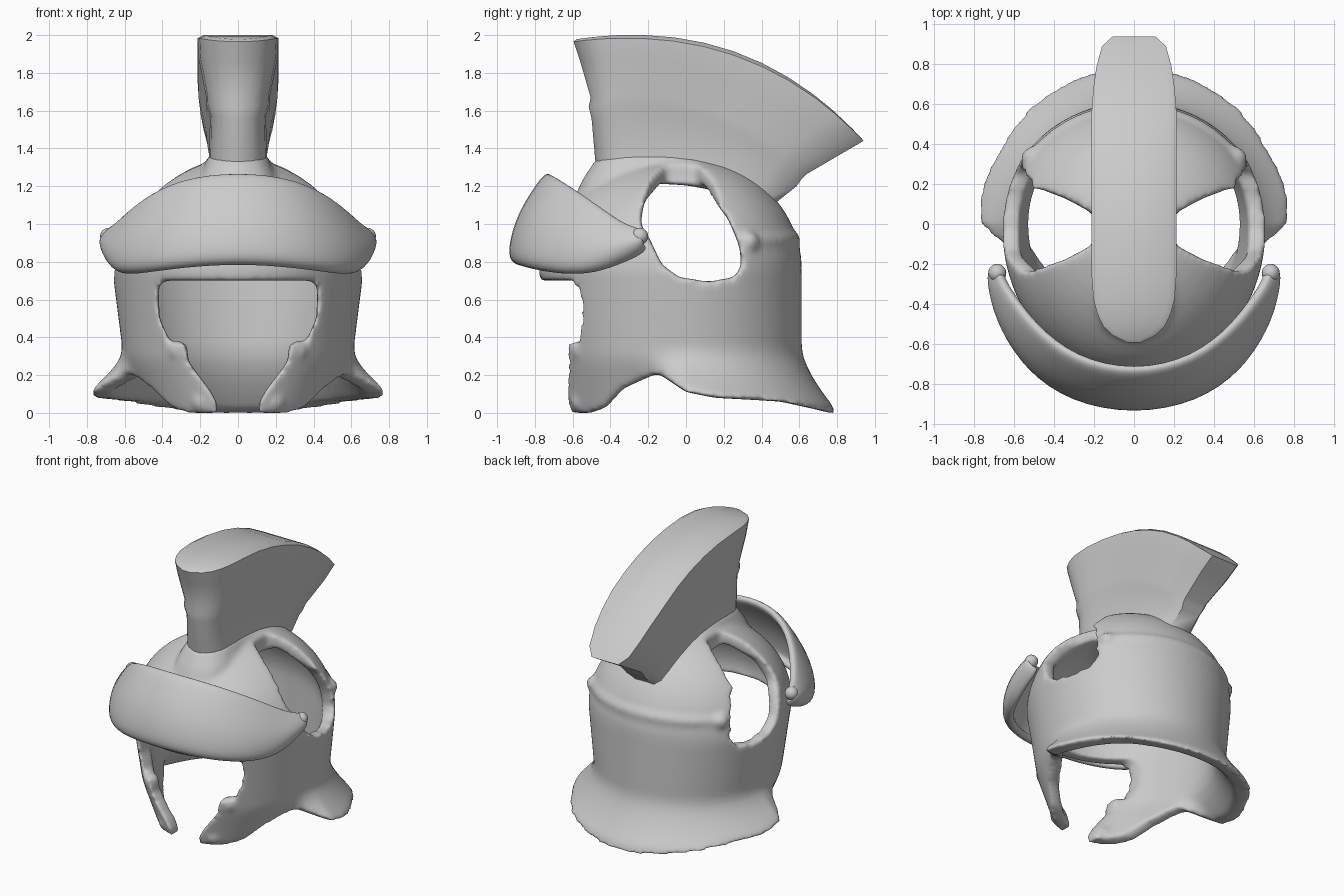
import bpy, bmesh
from math import sin, cos, pi, sqrt

if "Cube" in bpy.data.objects:
    bpy.data.objects.remove(bpy.data.objects["Cube"])


def make(name, verts, faces):
    me = bpy.data.meshes.new(name)
    bm = bmesh.new()
    vs = [bm.verts.new(v) for v in verts]
    for f in faces:
        bm.faces.new([vs[i] for i in f])
    bmesh.ops.remove_doubles(bm, verts=bm.verts, dist=1e-5)
    bmesh.ops.recalc_face_normals(bm, faces=bm.faces)
    bm.to_mesh(me)
    bm.free()
    ob = bpy.data.objects.new(name, me)
    bpy.context.collection.objects.link(ob)
    return ob


def finish(ob, angle=0.7):
    bpy.ops.object.select_all(action='DESELECT')
    ob.select_set(True)
    bpy.context.view_layer.objects.active = ob
    bpy.ops.object.convert(target='MESH')
    bpy.ops.object.shade_smooth_by_angle(angle=angle)


def prism(name, pts, axis, lo, hi):
    place = {'x': lambda u, v, w: (w, u, v), 'y': lambda u, v, w: (u, w, v),
             'z': lambda u, v, w: (u, v, w)}[axis]
    n = len(pts)
    verts = [place(u, v, w) for w in (lo, hi) for u, v in pts]
    faces = [range(n), range(n, 2 * n)]
    faces += [(i, (i + 1) % n, n + (i + 1) % n, n + i) for i in range(n)]
    ob = make(name, verts, faces)
    ob.hide_render = True
    return ob


def ball(name, loc, r):
    bpy.ops.mesh.primitive_uv_sphere_add(segments=20, ring_count=12, radius=r, location=loc)
    ob = bpy.context.object
    ob.name = name
    bpy.ops.object.shade_smooth()
    return ob


def lerp(a, b, t):
    return a + (b - a) * t


def clamp(t):
    return max(0.0, min(1.0, t))


# Helmet shell: dome, cheek walls and flared neck guard
DOME = 0.60


def shell_point(a, z):
    c, s = cos(a), sin(a)
    if z > 0.75:
        k = sqrt(max(0, 1 - ((z - 0.75) / DOME) ** 2))
        return (0.665 * k * c, (0.615 if s > 0 else 0.78) * k * s, z)
    if z > 0.28:
        t = (0.75 - z) / 0.47
        rx, rf = lerp(0.665, 0.605, t), lerp(0.78, 0.70, t)
    else:
        t = (0.28 - z) / 0.28
        rx, rf = lerp(0.605, 0.48, t), lerp(0.70, 0.63, t)
    w = clamp((s + 0.35) / 0.35)
    w = w * w * (3 - 2 * w)
    t = clamp((0.34 - z) / (0.22 + 0.10 * max(s, 0)))
    flare = 0.18 * t ** 1.5 * w
    rx = lerp(rx, max(rx, 0.605), w) + flare
    ry = (0.613 if s > 0 else lerp(rf, 0.70, w)) + flare
    return (rx * c, ry * s, z)


N = 64
levels = [0.75 + DOME * cos(i * pi / 28) for i in range(14)]
levels += [0.75 - 0.05 * i for i in range(17)]
verts = [shell_point(2 * pi * j / N, z) for z in levels for j in range(N)]
faces = []
for i in range(len(levels) - 1):
    for j in range(N):
        k = (j + 1) % N
        q = (i * N + j, i * N + k, (i + 1) * N + k, (i + 1) * N + j)
        faces.append((0, q[2], q[3]) if i == 0 else q)
shell = make("helmet_shell", verts, faces)
m = shell.modifiers.new("wall", 'SOLIDIFY')
m.thickness, m.offset = 0.085, -1

# Cutters: face opening, ear openings, lower edge
face = [(0.40, 0.70), (0.42, 0.66), (0.415, 0.50), (0.36, 0.38), (0.28, 0.37),
        (0.26, 0.27), (0.14, 0.11), (0.11, 0.05), (0.12, -0.2)]
ear = [(-0.24, 1.0), (-0.22, 1.12), (-0.13, 1.2), (0, 1.22), (0.12, 1.16),
       (0.22, 1.03), (0.285, 0.88), (0.29, 0.78), (0.26, 0.72), (0.12, 0.695),
       (-0.04, 0.72), (-0.13, 0.79), (-0.19, 0.92)]
hem = [(-1, 0), (-0.5, 0), (-0.42, 0.03), (-0.33, 0.13), (-0.15, 0.21),
       (0, 0.11), (0.15, 0.08), (0.5, 0.06), (0.68, 0.02), (0.76, 0),
       (1, 0), (1, -0.4), (-1, -0.4)]
notch = [(0.2, -0.1), (0.2, 0.05), (0.35, 0.13), (0.46, 0.17), (0.9, 0.18),
         (0.9, -0.2), (0.45, -0.21), (0.35, -0.18)]
cutters = [prism("cut_face", face + [(-x, z) for x, z in reversed(face)], 'y', -1.2, -0.2),
           prism("cut_ears", ear, 'x', -1, 1),
           prism("cut_hem", hem, 'x', -1.1, 1.1)]
for s in (1, -1):
    cutters.append(prism("cut_notch", [(s * x, y) for x, y in notch], 'z', 1.0, 1.6))
for c in cutters:
    m = shell.modifiers.new("cut", 'BOOLEAN')
    m.operation, m.object, m.solver = 'DIFFERENCE', c, 'EXACT'
finish(shell)
for c in cutters:
    bpy.data.objects.remove(c)


# Crest: lofted arcs (front point, middle point, back point, half width)
def on_arc(p0, mid, p1, t):
    return [(1 - t) ** 2 * a + 2 * t * (1 - t) * (2 * b - (a + c) / 2) + t * t * c
            for a, b, c in zip(p0, mid, p1)]


plan = [(0, 0.15), (0.02, 0.5), (0.045, 0.72), (0.08, 0.86), (0.12, 0.95), (0.2, 1), (0.3, 1),
        (0.4, 1), (0.5, 1), (0.6, 1), (0.7, 1), (0.8, 0.95), (0.88, 0.88), (0.96, 0.75), (1, 0.5)]


def loft(name, arcs):
    verts, faces = [], []
    P, L = len(plan), len(arcs)
    n = 2 * P
    for p0, mid, p1, w in arcs:
        ring = [(f * w, *on_arc(p0, mid, p1, t)) for t, f in plan]
        verts += ring + [(-x, y, z) for x, y, z in reversed(ring)]
    for i in range(L - 1):
        faces += [(i * n + j, i * n + (j + 1) % n, (i + 1) * n + (j + 1) % n, (i + 1) * n + j)
                  for j in range(n)]
    for b in (0, (L - 1) * n):
        faces += [(b + j, b + j + 1, b + n - 2 - j, b + n - 1 - j) for j in range(P - 1)]
    return make(name, verts, faces)


finish(loft("crest", [
    ((-0.46, 1.27), (0.05, 1.27), (0.46, 1.06), 0.15),
    ((-0.48, 1.33), (0.05, 1.335), (0.485, 1.12), 0.153),
    ((-0.50, 1.56), (0.09, 1.51), (0.585, 1.20), 0.148),
    ((-0.515, 1.62), (0.10, 1.565), (0.61, 1.235), 0.168),
    ((-0.505, 1.67), (0.11, 1.61), (0.64, 1.265), 0.17),
    ((-0.56, 1.86), (0.20, 1.79), (0.82, 1.37), 0.208),
    ((-0.595, 1.965), (0.25, 1.895), (0.94, 1.44), 0.214),
    ((-0.58, 1.978), (0.25, 1.915), (0.93, 1.452), 0.18)]), 0.8)
saddle = loft("saddle", [((-0.60, 1.12), (0, 1.205), (0.50, 0.99), 0.215),
                         ((-0.55, 1.23), (0.02, 1.26), (0.49, 1.06), 0.195),
                         ((-0.48, 1.34), (0.05, 1.345), (0.475, 1.12), 0.15)])


# Rolled back ridge: tube along a smooth path
def tube(name, pts, radius):
    cu = bpy.data.curves.new(name, 'CURVE')
    cu.dimensions, cu.bevel_depth, cu.bevel_resolution = '3D', radius, 3
    cu.use_fill_caps = True
    sp = cu.splines.new('POLY')
    sp.points.add(len(pts) - 1)
    for p, co in zip(sp.points, pts):
        p.co = (*co, 1)
    ob = bpy.data.objects.new(name, cu)
    bpy.context.collection.objects.link(ob)
    finish(ob)
    return ob


arc = [0.18 * pi + 0.64 * pi * i / 24 for i in range(25)]
parts = [saddle, tube("back_ridge", [(0.61 * cos(a), 0.56 * sin(a), 0.89 + 0.025 * sin(a))
                                     for a in arc], 0.048)]

# Ridge ends and cheek guard knobs
for s in (1, -1):
    parts += [ball("ridge_end", (s * 0.51, 0.33, 0.905), 0.058),
              ball("cheek_knob", (s * 0.315, -0.555, 0.33), 0.055),
              ball("cheek_tip", (s * 0.19, -0.55, 0.06), 0.06)]

# Fuse the moulded details into the shell and round every edge
bpy.ops.object.select_all(action='DESELECT')
for ob in parts + [shell]:
    ob.select_set(True)
bpy.context.view_layer.objects.active = shell
bpy.ops.object.join()
m = shell.modifiers.new("fuse", 'REMESH')
m.mode, m.voxel_size = 'VOXEL', 0.016
m = shell.modifiers.new("soften", 'SMOOTH')
m.factor, m.iterations = 0.5, 14
finish(shell, 1.5)

# Brow visor: curved band lofted between lower and upper edge
low = [(0, -0.93, 0.82), (0.3, -0.875, 0.80), (0.51, -0.73, 0.77), (0.63, -0.54, 0.76),
       (0.675, -0.38, 0.81), (0.685, -0.21, 0.885)]
top = [(0, -0.74, 1.275), (0.3, -0.67, 1.24), (0.5, -0.50, 1.125), (0.6, -0.36, 1.02),
       (0.645, -0.29, 0.98), (0.67, -0.21, 0.95)]
rows = [[(x * 0.95, y * 0.94, z - 0.015) for x, y, z in low]]
for t in (0, 0.15, 0.5, 0.85, 1):
    g = 1 + 0.28 * t * (1 - t)
    rows.append([(lerp(a[0], b[0], t) * g, lerp(a[1], b[1], t) * g, lerp(a[2], b[2], t))
                 for a, b in zip(low, top)])
verts = [p for r in rows for p in r]
faces = [(i * 6 + j, i * 6 + j + 1, i * 6 + j + 7, i * 6 + j + 6)
         for i in range(5) for j in range(5)]
visor = make("brow_visor", verts, faces)
m = visor.modifiers.new("mirror", 'MIRROR')
m.use_clip = True
m = visor.modifiers.new("wall", 'SOLIDIFY')
m.thickness, m.offset = 0.055, 0
visor.modifiers.new("smooth", 'SUBSURF').levels = 2
finish(visor, 1.0)

# Hinge knobs at the visor ends
for s, side in ((1, "right"), (-1, "left")):
    ball("visor_knob_" + side, (s * 0.685, -0.245, 0.935), 0.045)
